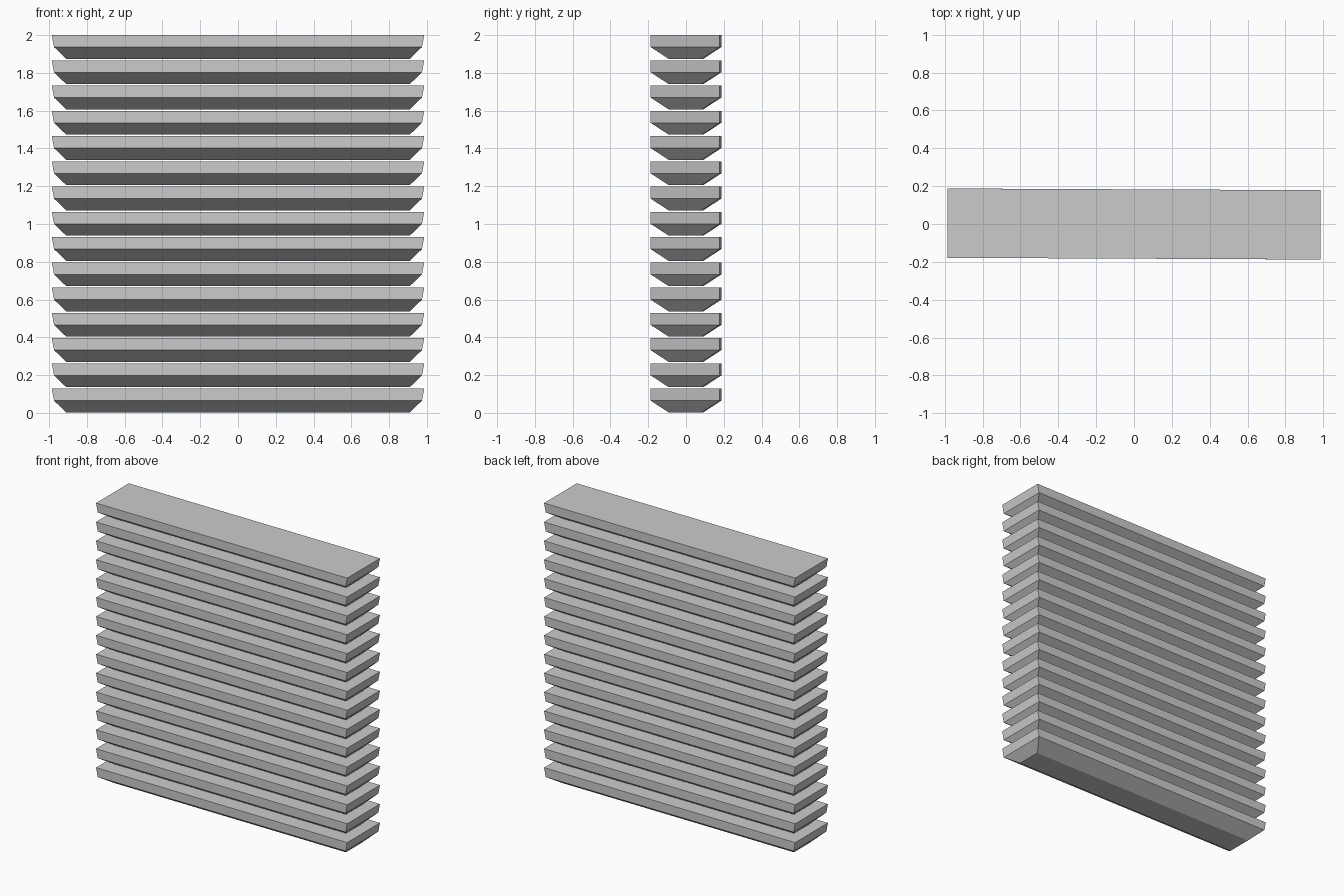
import bpy, bmesh

if "Cube" in bpy.data.objects:
    bpy.data.objects.remove(bpy.data.objects["Cube"])

# One slat: straight upper band, chamfered underside (half length, half depth, z)
RINGS = [(0.91, 0.088, 0.003), (0.974, 0.183, 0.065), (0.986, 0.183, 0.128)]
SKEW = -0.0045  # slight hand-cut skew of the plan outline
COUNT, PITCH = 15, 0.1337


def make_slat(name):
    bm = bmesh.new()
    loops = []
    for hx, hy, z in RINGS:
        loops.append([bm.verts.new((sx * hx, sy * hy + SKEW * sx, z))
                      for sx, sy in ((-1, -1), (1, -1), (1, 1), (-1, 1))])
    for low, high in zip(loops, loops[1:]):
        for i in range(4):
            j = (i + 1) % 4
            bm.faces.new((low[i], low[j], high[j], high[i]))
    bm.faces.new(loops[-1])
    bm.faces.new(loops[0][::-1])
    bmesh.ops.recalc_face_normals(bm, faces=bm.faces)
    mesh = bpy.data.meshes.new(name)
    bm.to_mesh(mesh)
    bm.free()
    obj = bpy.data.objects.new(name, mesh)
    bpy.context.collection.objects.link(obj)
    return obj


# Stack of slats
slats = make_slat("shutter_slats")
stack = slats.modifiers.new("stack", 'ARRAY')
stack.count = COUNT
stack.use_relative_offset = False
stack.use_constant_offset = True
stack.constant_offset_displace = (0, 0, PITCH)
